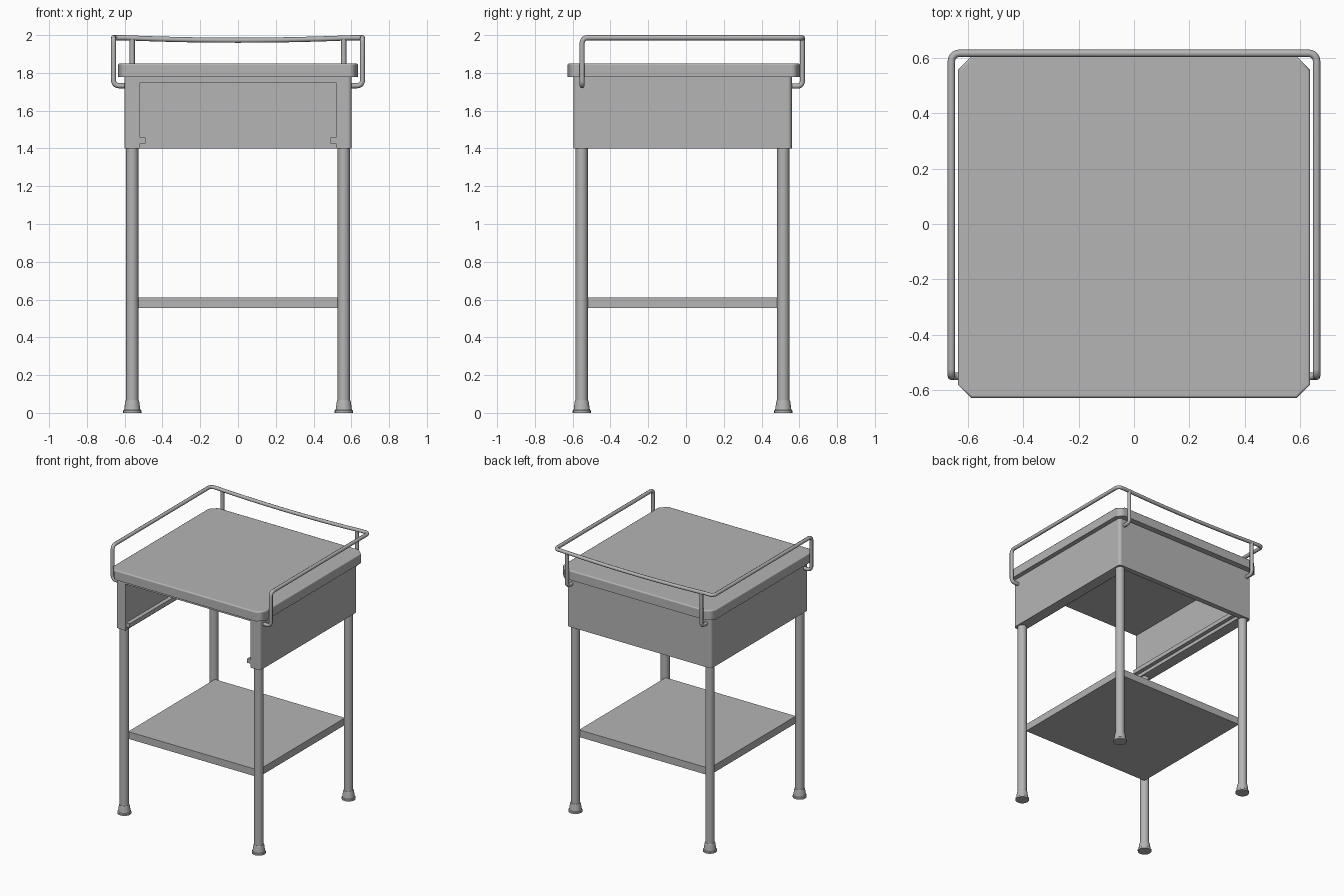
import bpy, bmesh, math
from mathutils import Vector

if "Cube" in bpy.data.objects:
    bpy.data.objects.remove(bpy.data.objects["Cube"])

grey = bpy.data.materials.new("painted_grey")
grey.diffuse_color = (0.46, 0.46, 0.46, 1)
grey.use_nodes = True
grey.node_tree.nodes["Principled BSDF"].inputs["Base Color"].default_value = grey.diffuse_color


def finish(name, bm, smooth=0):
    bmesh.ops.recalc_face_normals(bm, faces=bm.faces)
    me = bpy.data.meshes.new(name)
    bm.to_mesh(me)
    bm.free()
    me.materials.append(grey)
    ob = bpy.data.objects.new(name, me)
    bpy.context.collection.objects.link(ob)
    if smooth:
        bpy.ops.object.select_all(action='DESELECT')
        ob.select_set(True)
        bpy.context.view_layer.objects.active = ob
        bpy.ops.object.shade_smooth_by_angle(angle=math.radians(smooth))
        # keep large flat faces evenly shaded
        wn = ob.modifiers.new("flat_shading", 'WEIGHTED_NORMAL')
        wn.keep_sharp = True
        wn.weight = 100
    return ob


def fillet(pts, r, n, closed=False):
    """Round the corners of a path."""
    pts = [Vector(p) for p in pts]
    out = []
    for i, p in enumerate(pts):
        if not closed and i in (0, len(pts) - 1):
            out.append(p)
            continue
        a = p + (pts[i - 1] - p).normalized() * r
        b = p + (pts[(i + 1) % len(pts)] - p).normalized() * r
        c = a + b - p
        # quarter circle between the two tangent points
        for k in range(n + 1):
            t = math.pi / 2 * k / n
            out.append(c + (a - c) * math.cos(t) + (b - c) * math.sin(t))
    # c is the arc centre, so (a - c) and (b - c) span the quarter
    return out


def prism(bm, outline, z0, z1):
    f = bm.faces.new([bm.verts.new((p[0], p[1], z0)) for p in outline])
    ext = bmesh.ops.extrude_face_region(bm, geom=[f])
    top = [v for v in ext['geom'] if isinstance(v, bmesh.types.BMVert)]
    bmesh.ops.translate(bm, verts=top, vec=(0, 0, z1 - z0))


def box(name, x0, x1, y0, y1, z0, z1):
    bm = bmesh.new()
    prism(bm, [(x0, y0), (x1, y0), (x1, y1), (x0, y1)], z0, z1)
    return finish(name, bm)


def lathe(name, profile, x, y, n=20):
    bm = bmesh.new()
    rings = [[bm.verts.new((x + r * math.cos(2 * math.pi * i / n),
                            y + r * math.sin(2 * math.pi * i / n), z))
              for i in range(n)] for r, z in profile]
    for a, b in zip(rings, rings[1:]):
        for i in range(n):
            bm.faces.new((a[i], a[(i + 1) % n], b[(i + 1) % n], b[i]))
    bm.faces.new(rings[0])
    bm.faces.new(rings[-1])
    return finish(name, bm, 35)


def tube(name, pts, r=0.0135):
    cu = bpy.data.curves.new(name, 'CURVE')
    cu.dimensions = '3D'
    cu.bevel_depth = r
    cu.bevel_resolution = 2
    cu.use_fill_caps = True
    sp = cu.splines.new('POLY')
    sp.points.add(len(pts) - 1)
    for q, p in zip(sp.points, pts):
        q.co = (*p, 1)
    sp.use_smooth = True
    cu.materials.append(grey)
    ob = bpy.data.objects.new(name, cu)
    bpy.context.collection.objects.link(ob)
    return ob


# table top with clipped corners and softened upper edge
bm = bmesh.new()
rect = [(-0.636, -0.628, 0), (0.636, -0.628, 0), (0.636, 0.604, 0), (-0.636, 0.604, 0)]
prism(bm, fillet(rect, 0.048, 1, True), 1.778, 1.85)
rim = [e for e in bm.edges if all(v.co.z > 1.84 for v in e.verts)]
bmesh.ops.bevel(bm, geom=rim, offset=0.01, segments=2, profile=0.5, affect='EDGES')
finish("table_top", bm, 50)

# cabinet shell: U-shaped walls, open front and bottom
bm = bmesh.new()
outer = [(0.52, -0.596, 0), (0.602, -0.596, 0), (0.602, 0.56, 0),
         (-0.602, 0.56, 0), (-0.602, -0.596, 0), (-0.52, -0.596, 0)]
prism(bm, fillet(outer, 0.022, 3) + [(-0.52, 0.52), (0.52, 0.52)], 1.40, 1.779)
finish("cabinet_walls", bm, 35)
box("cabinet_ceiling", -0.52, 0.52, -0.596, 0.52, 1.75, 1.779)

# lower shelf
box("lower_shelf", -0.542, 0.542, -0.532, 0.498, 0.556, 0.61)

# parts repeated left and right
for s, side in ((-1, "left"), (1, "right")):
    xs = sorted((s * 0.52, s * 0.49))
    box(side + "_drawer_runner", xs[0], xs[1], -0.59, 0.52, 1.426, 1.457)
    for y, end in ((-0.552, "front"), (0.515, "back")):
        lathe(f"{side}_{end}_leg", [(0.032, 0.03), (0.032, 1.41)], s * 0.56, y)
        lathe(f"{side}_{end}_foot",
              [(0.048, 0), (0.048, 0.012), (0.043, 0.016), (0.037, 0.06), (0.034, 0.066)],
              s * 0.56, y)
    # back rail supports, hooked into the cabinet
    tube(side + "_rail_post", fillet([(s * 0.56, 0.55, 1.73), (s * 0.56, 0.616, 1.73),
                                      (s * 0.56, 0.616, 1.98)], 0.025, 5))

# guard rail: front hooks, side bars and a gently sagging back bar
half = fillet([(0.595, -0.55, 1.732), (0.659, -0.55, 1.732), (0.659, -0.55, 1.986),
               (0.659, 0.616, 1.986), (0.6, 0.616, 1.986)], 0.028, 5)
half += [Vector((x, 0.616, 1.973 + 0.013 * (x / 0.6) ** 2))
         for x in (0.5, 0.4, 0.3, 0.2, 0.1)]
mirror = [Vector((-p.x, p.y, p.z)) for p in reversed(half)]
tube("guard_rail", half + [Vector((0, 0.616, 1.973))] + mirror)
